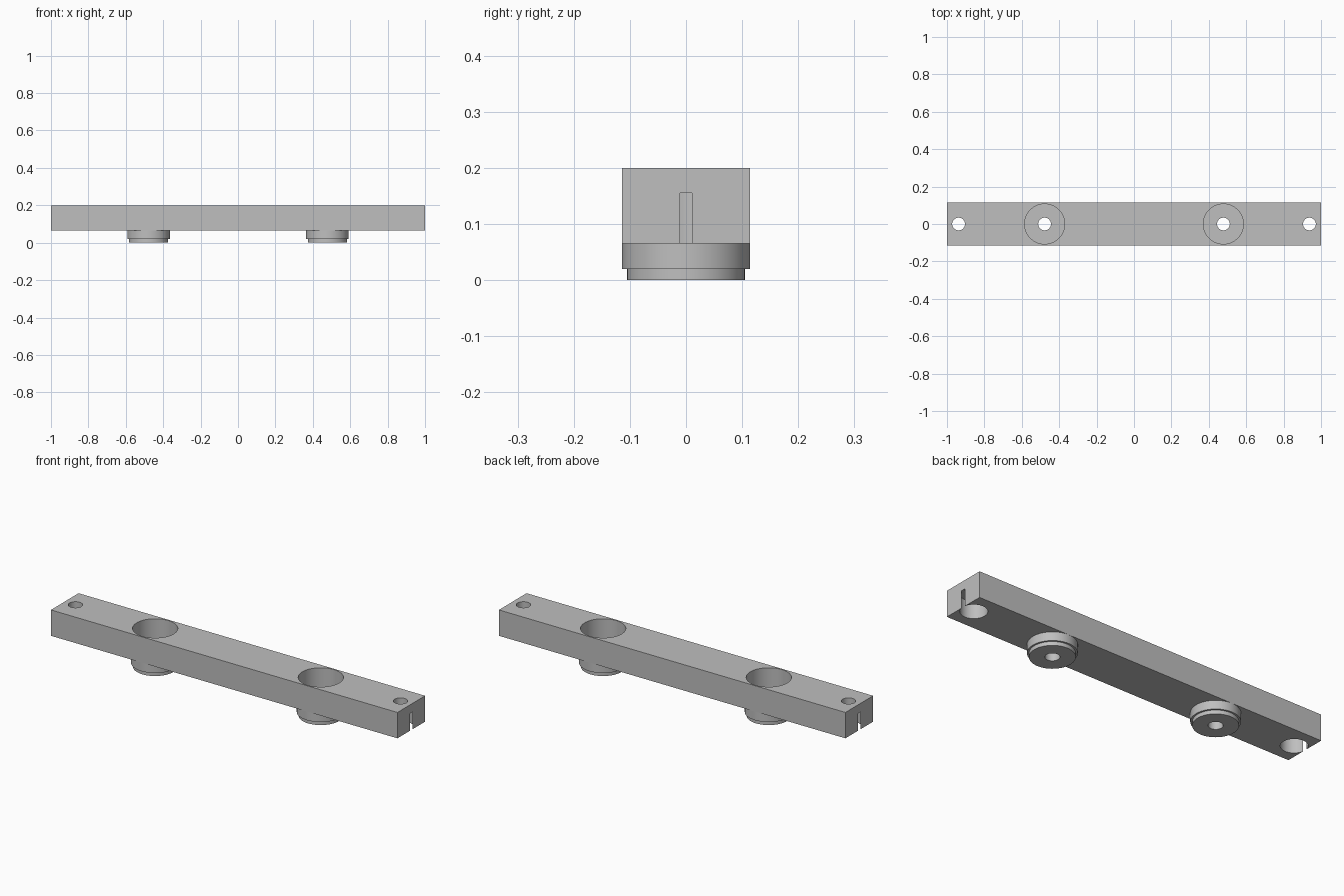
import bpy
import bmesh
import math

default_cube = bpy.data.objects.get("Cube")
if default_cube:
    bpy.data.objects.remove(default_cube, do_unlink=True)

SEGMENTS = 64
HALF_WIDTH = 0.114
BAR_BOTTOM, BAR_TOP = 0.065, 0.2
BOSS_X, HOLE_X = 0.478, 0.938
BORE_R, HOLE_R, COUNTERBORE_R = 0.107, 0.034, 0.063
BORE_FLOOR, COUNTERBORE_TOP = 0.04, 0.155

gray = bpy.data.materials.new("plain_gray")
gray.use_nodes = True
color = (0.52, 0.52, 0.52, 1)
gray.diffuse_color = color
gray.node_tree.nodes["Principled BSDF"].inputs["Base Color"].default_value = color


def make_object(name, bm):
    bmesh.ops.recalc_face_normals(bm, faces=bm.faces)
    mesh = bpy.data.meshes.new(name)
    bm.to_mesh(mesh)
    bm.free()
    mesh.materials.append(gray)
    obj = bpy.data.objects.new(name, mesh)
    bpy.context.collection.objects.link(obj)
    return obj


def lathe(name, profile, x):
    """Revolve a closed or axis-to-axis (radius, z) profile around a vertical axis."""
    bm = bmesh.new()
    verts = [bm.verts.new((r, 0, z)) for r, z in profile]
    edges = [bm.edges.new((a, b)) for a, b in zip(verts, verts[1:] + verts[:1])]
    bmesh.ops.spin(bm, geom=verts + edges, axis=(0, 0, 1), cent=(0, 0, 0),
                   steps=SEGMENTS, angle=math.tau, use_duplicate=False)
    bmesh.ops.remove_doubles(bm, verts=bm.verts, dist=1e-5)
    bmesh.ops.translate(bm, verts=bm.verts, vec=(x, 0, 0))
    return make_object(name, bm)


def cylinder_cutter(x, radius, z0, z1):
    bm = bmesh.new()
    bmesh.ops.create_cone(bm, cap_ends=True, segments=SEGMENTS,
                          radius1=radius, radius2=radius, depth=z1 - z0)
    bmesh.ops.translate(bm, verts=bm.verts, vec=(x, 0, (z0 + z1) / 2))
    return make_object("hole_cutter", bm)


def cut(target, cutter):
    mod = target.modifiers.new("hole", 'BOOLEAN')
    mod.operation = 'DIFFERENCE'
    mod.solver = 'EXACT'
    mod.object = cutter
    bpy.context.view_layer.objects.active = target
    bpy.ops.object.modifier_apply(modifier=mod.name)
    bpy.data.objects.remove(cutter, do_unlink=True)


# Long rectangular bar
bm = bmesh.new()
bmesh.ops.create_cube(bm, size=1)
bmesh.ops.scale(bm, verts=bm.verts, vec=(2, 2 * HALF_WIDTH, BAR_TOP - BAR_BOTTOM))
bmesh.ops.translate(bm, verts=bm.verts, vec=(0, 0, (BAR_TOP + BAR_BOTTOM) / 2))
bar = make_object("bar", bm)
parts = [bar]

# Large bores, and end screw holes counterbored from below
for side in (-1, 1):
    cut(bar, cylinder_cutter(side * BOSS_X, BORE_R, 0, 0.3))
    cut(bar, cylinder_cutter(side * HOLE_X, HOLE_R, 0, 0.3))
    cut(bar, cylinder_cutter(side * HOLE_X, COUNTERBORE_R, 0, COUNTERBORE_TOP))

# Hollow stepped bosses beneath the bores
boss_profile = [
    (HOLE_R, 0), (0.105, 0), (0.105, 0.02), (HALF_WIDTH, 0.02),
    (HALF_WIDTH, BAR_BOTTOM), (BORE_R, BAR_BOTTOM),
    (BORE_R, BORE_FLOOR), (HOLE_R, BORE_FLOOR),
]
for name, side in (("right_boss", -1), ("left_boss", 1)):
    parts.append(lathe(name, boss_profile, side * BOSS_X))

# Smooth round walls, keep edges crisp
bpy.ops.object.select_all(action='DESELECT')
for part in parts:
    part.select_set(True)
bpy.context.view_layer.objects.active = bar
bpy.ops.object.shade_smooth_by_angle(angle=math.radians(30))
